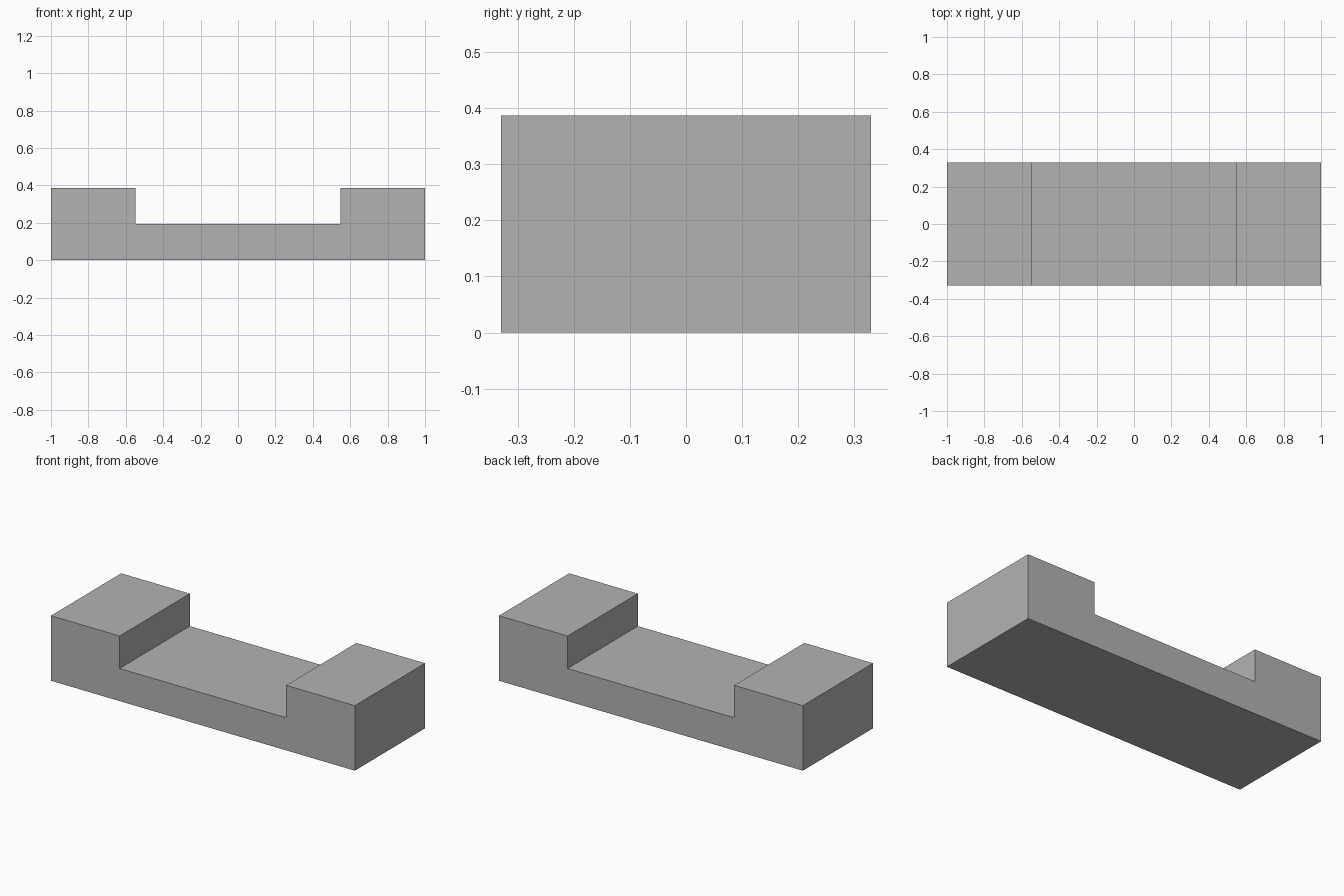
import bpy
import bmesh

cube = bpy.data.objects.get("Cube")
if cube:
    bpy.data.objects.remove(cube, do_unlink=True)

HALF_LENGTH, HALF_DEPTH = 1.0, 0.33
HEIGHT, SEAT_HEIGHT, RECESS_HALF = 0.387, 0.194, 0.548

# Single plain grey
grey = bpy.data.materials.new("plain_grey")
grey.use_nodes = True
colour = (0.45, 0.45, 0.45, 1)
grey.diffuse_color = colour
grey.node_tree.nodes["Principled BSDF"].inputs["Base Color"].default_value = colour

# Block with a raised end on each side, extruded from its front profile
right_half = [(HALF_LENGTH, 0), (HALF_LENGTH, HEIGHT),
              (RECESS_HALF, HEIGHT), (RECESS_HALF, SEAT_HEIGHT)]
profile = right_half + [(-x, z) for x, z in reversed(right_half)]

bm = bmesh.new()
front = bm.faces.new([bm.verts.new((x, -HALF_DEPTH, z)) for x, z in profile])
extruded = bmesh.ops.extrude_face_region(bm, geom=[front], use_keep_orig=True)
back_verts = [v for v in extruded["geom"] if isinstance(v, bmesh.types.BMVert)]
bmesh.ops.translate(bm, verts=back_verts, vec=(0, 2 * HALF_DEPTH, 0))
bmesh.ops.recalc_face_normals(bm, faces=bm.faces)

mesh = bpy.data.meshes.new("recessed_block")
bm.to_mesh(mesh)
bm.free()
mesh.materials.append(grey)
block = bpy.data.objects.new("recessed_block", mesh)
bpy.context.collection.objects.link(block)
